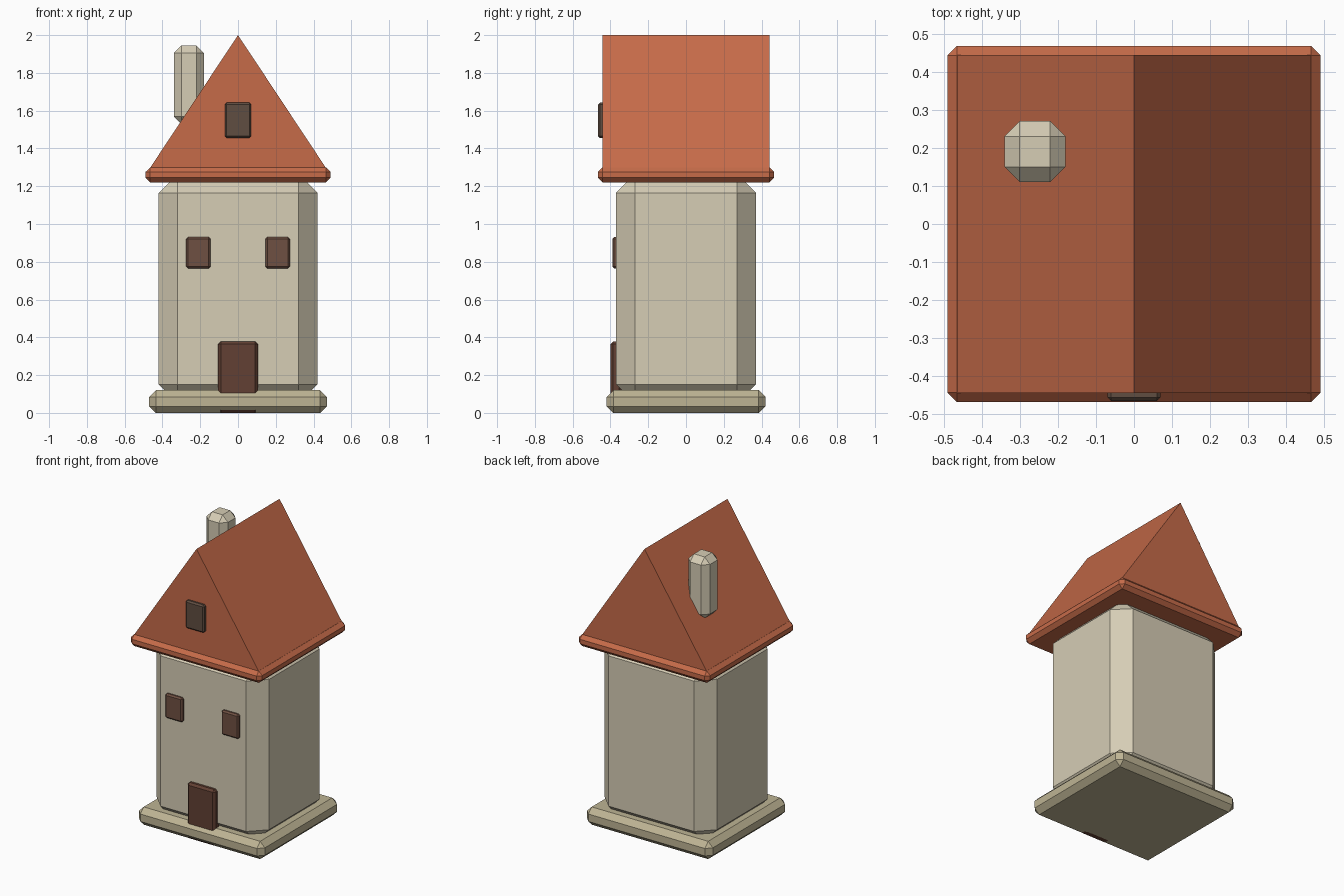
import bpy
import bmesh

default = bpy.data.objects.get("Cube")
if default:
    bpy.data.objects.remove(default, do_unlink=True)


def material(name, srgb):
    """Flat colour material from 0-255 sRGB values."""
    linear = [((c / 255 + 0.055) / 1.055) ** 2.4 for c in srgb]
    mat = bpy.data.materials.new(name)
    mat.use_nodes = True
    mat.diffuse_color = (*linear, 1)
    mat.node_tree.nodes["Principled BSDF"].inputs["Base Color"].default_value = (*linear, 1)
    return mat


plaster = material("cream plaster", (214, 205, 181))
stone = material("olive stone", (190, 180, 148))
tile = material("terracotta tile", (198, 107, 73))
door_wood = material("dark door wood", (98, 64, 51))
shutter_wood = material("brown shutter wood", (111, 80, 66))
attic_wood = material("grey brown wood", (96, 77, 65))


def add_object(name, bm, mat):
    bmesh.ops.recalc_face_normals(bm, faces=bm.faces)
    mesh = bpy.data.meshes.new(name)
    bm.to_mesh(mesh)
    bm.free()
    mesh.materials.append(mat)
    obj = bpy.data.objects.new(name, mesh)
    bpy.context.collection.objects.link(obj)
    return obj


def box(name, low, high, chamfer, mat):
    """Chamfered box between two corners."""
    bm = bmesh.new()
    bmesh.ops.create_cube(bm, size=1)
    for v in bm.verts:
        v.co = [lo if c < 0 else hi for c, lo, hi in zip(v.co, low, high)]
    bmesh.ops.bevel(bm, geom=bm.edges[:], offset=chamfer, segments=1,
                    profile=0.5, affect='EDGES')
    return add_object(name, bm, mat)


def gable_prism(name, half_width, half_depth, eave, ridge, mat):
    """Triangular prism with its ridge along y."""
    bm = bmesh.new()
    profile = [(-half_width, eave), (half_width, eave), (0, ridge)]
    front = bm.faces.new([bm.verts.new((x, -half_depth, z)) for x, z in profile])
    moved = bmesh.ops.extrude_face_region(bm, geom=[front], use_keep_orig=True)["geom"]
    for v in moved:
        if isinstance(v, bmesh.types.BMVert):
            v.co.y = half_depth
    return add_object(name, bm, mat)


# Plinth and walls
box("plinth", (-0.47, -0.42, 0), (0.47, 0.42, 0.12), 0.035, stone)
box("walls", (-0.42, -0.37, 0.05), (0.42, 0.37, 1.265), 0.1, plaster)

# Roof with eaves slab
box("eaves", (-0.49, -0.467, 1.22), (0.49, 0.467, 1.30), 0.025, tile)
gable_prism("roof", 0.465, 0.443, 1.298, 2.0, tile)

# Chimney
box("chimney", (-0.34, 0.11, 1.53), (-0.18, 0.27, 1.945), 0.04, plaster)

# Door and windows
box("door", (-0.105, -0.40, 0), (0.105, -0.34, 0.378), 0.014, door_wood)
for side, x in (("left", 0.21), ("right", -0.21)):
    box(side + "_window", (x - 0.065, -0.39, 0.765), (x + 0.065, -0.35, 0.93),
        0.01, shutter_wood)
box("attic_window", (-0.07, -0.465, 1.455), (0.07, -0.42, 1.643), 0.01, attic_wood)
